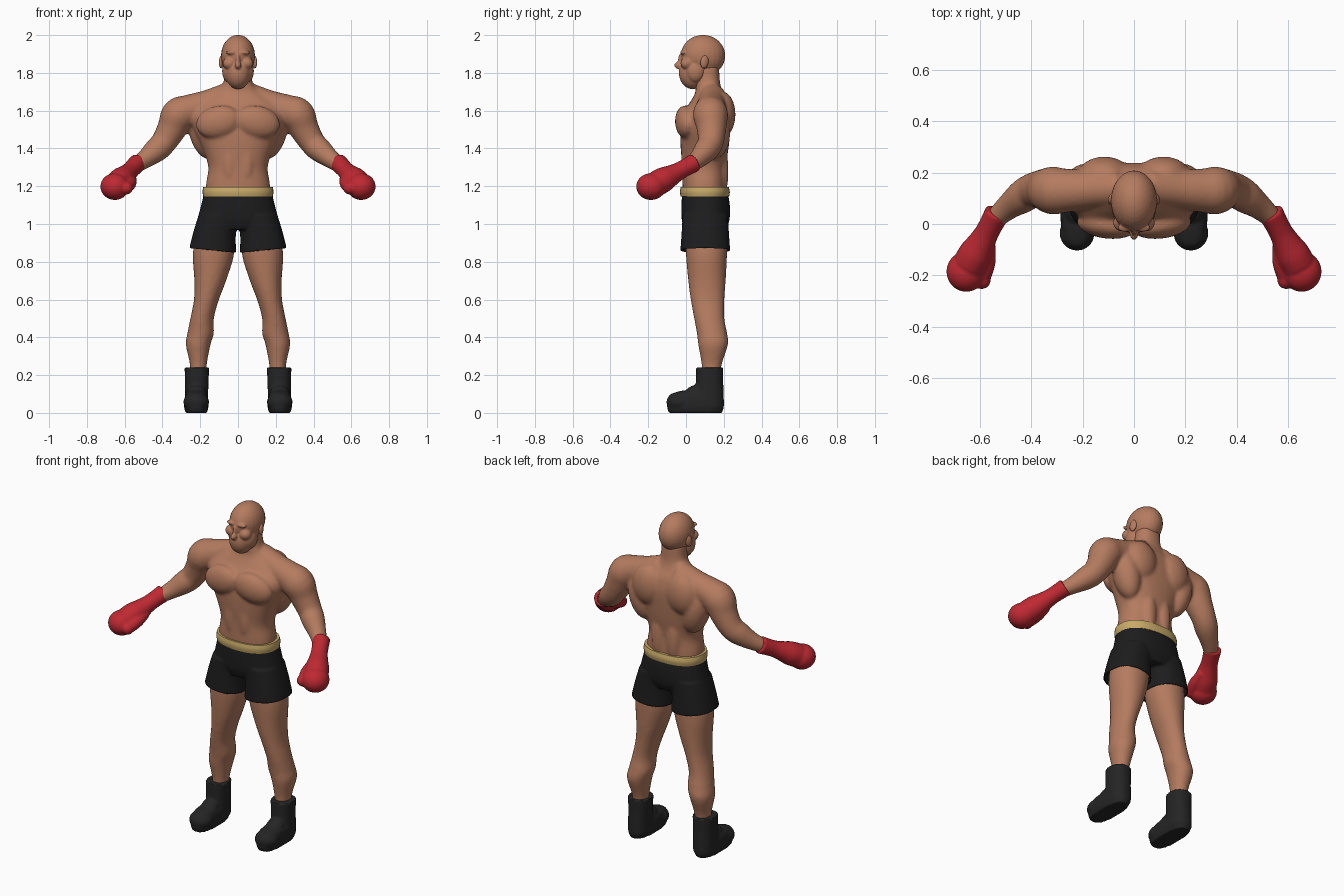
import bpy, bmesh, math
from mathutils import Vector, Matrix, Euler

cube = bpy.data.objects.get("Cube")
if cube:
    bpy.data.objects.remove(cube, do_unlink=True)


def material(name, rgb):
    m = bpy.data.materials.new(name)
    m.use_nodes = True
    m.diffuse_color = (*rgb, 1)
    m.node_tree.nodes["Principled BSDF"].inputs["Base Color"].default_value = (*rgb, 1)
    return m


skin = material("skin", (0.46, 0.20, 0.115))
hair = material("black hair", (0.012, 0.012, 0.012))
lips = material("lips", (0.36, 0.15, 0.10))
eyes = material("eye brown", (0.16, 0.04, 0.03))
cloth = material("black cloth", (0.012, 0.012, 0.013))
leather = material("charcoal leather", (0.018, 0.018, 0.018))
red = material("glove red", (0.52, 0.022, 0.032))
white = material("white trim", (0.75, 0.75, 0.74))
gold = material("gold band", (0.58, 0.40, 0.14))


def spline(rows, n=4):
    """Catmull-Rom interpolation of rows of numbers."""
    out = []
    for i in range(len(rows) - 1):
        a, b, c, d = (rows[min(max(i + k, 0), len(rows) - 1)] for k in (-1, 0, 1, 2))
        for s in range(n):
            t = s / n
            out.append([q + t * (r - p) / 2 + t * t * (p - 2.5 * q + 2 * r - d_ / 2)
                        + t ** 3 * (1.5 * (q - r) + (d_ - p) / 2)
                        for p, q, r, d_ in zip(a, b, c, d)])
    return out + [list(rows[-1])]


def loft(bm, rings):
    rings = [[bm.verts.new(p) for p in ring] for ring in rings]
    n = len(rings[0])
    for a, b in zip(rings, rings[1:]):
        for i in range(n):
            j = (i + 1) % n
            bm.faces.new((a[i], a[j], b[j], b[i]))
    bm.faces.new(rings[0][::-1])
    bm.faces.new(rings[-1])


def column(bm, rows, power=2.3, n=40):
    """Upright loft; each row is height, centre x, half width, front y, back y."""
    def bow(v):
        return math.copysign(abs(v) ** (2 / power), v)
    angles = [2 * math.pi * i / n for i in range(n)]
    loft(bm, [[(cx + rx * bow(math.cos(a)), (f + b) / 2 + (b - f) / 2 * bow(math.sin(a)), z)
               for a in angles] for z, cx, rx, f, b in spline(rows)])


def tube(bm, rows, n=24):
    """Round limb; each row is x, y, z, radius."""
    rows = spline(rows)
    rings = []
    for i, (x, y, z, r) in enumerate(rows):
        t = Vector(rows[min(i + 1, len(rows) - 1)][:3]) - Vector(rows[max(i - 1, 0)][:3])
        q = t.to_track_quat('Z', 'Y')
        rings.append([Vector((x, y, z)) + q @ Vector((r * math.cos(a), r * math.sin(a), 0))
                      for a in (2 * math.pi * k / n for k in range(n))])
    loft(bm, rings)


def blob(bm, centre, radii, rot=(0, 0, 0)):
    m = Matrix.Translation(centre) @ Euler(rot).to_matrix().to_4x4() @ Matrix.Diagonal((*radii, 1))
    bmesh.ops.create_uvsphere(bm, u_segments=24, v_segments=16, radius=1, matrix=m)


def mirror(bm):
    geom = bmesh.ops.duplicate(bm, geom=bm.verts[:] + bm.edges[:] + bm.faces[:])["geom"]
    for v in geom:
        if isinstance(v, bmesh.types.BMVert):
            v.co.x *= -1


def finish(name, bm, mats, voxel=None, smooth=4, cuts=(), rule=None):
    """Fuse the pieces, cut crisp colour borders and paint the faces by rule."""
    bmesh.ops.recalc_face_normals(bm, faces=bm.faces[:])
    me = bpy.data.meshes.new(name)
    bm.to_mesh(me)
    bm.free()
    ob = bpy.data.objects.new(name, me)
    bpy.context.collection.objects.link(ob)
    if voxel:
        mod = ob.modifiers.new("fuse", 'REMESH')
        mod.mode, mod.voxel_size = 'VOXEL', voxel
        mod = ob.modifiers.new("soften", 'SMOOTH')
        mod.factor, mod.iterations = 0.5, smooth
        bpy.context.view_layer.update()
        baked = bpy.data.meshes.new_from_object(ob.evaluated_get(bpy.context.evaluated_depsgraph_get()))
        ob.modifiers.clear()
        ob.data = me = baked
    bm = bmesh.new()
    bm.from_mesh(me)
    for co, no in cuts:
        bmesh.ops.bisect_plane(bm, geom=bm.verts[:] + bm.edges[:] + bm.faces[:],
                               plane_co=co, plane_no=no)
    for f in bm.faces:
        f.smooth = True
        f.material_index = rule(f.calc_center_median()) if rule else 0
    bm.to_mesh(me)
    bm.free()
    me.materials.clear()
    for m in mats:
        me.materials.append(m)
    me.set_sharp_from_angle(angle=math.radians(50))
    return ob


def other_side(ob, name):
    me = ob.data.copy()
    me.transform(Matrix.Diagonal((-1, 1, 1, 1)))
    me.flip_normals()
    bpy.context.collection.objects.link(bpy.data.objects.new(name, me))


# Body: one side's arm, muscles and leg, mirrored, then the trunk
bm = bmesh.new()
tube(bm, [(.05, .14, 1.68, .07), (.16, .135, 1.635, .075), (.26, .13, 1.60, .085), (.315, .13, 1.575, .093),
          (.35, .135, 1.505, .079), (.395, .13, 1.43, .068), (.435, .105, 1.39, .065),
          (.49, .065, 1.345, .05), (.54, .02, 1.31, .04)])
blob(bm, (.105, -.003, 1.54), (.12, .054, .085), (0, .25, .12))      # chest
blob(bm, (.185, .155, 1.49), (.075, .08, .15), (0, .25, 0))          # side of back
blob(bm, (.115, .195, 1.58), (.1, .067, .12))                        # shoulder blade
blob(bm, (.05, .185, 1.28), (.045, .04, .15))                        # lower back
blob(bm, (.045, .01, 1.33), (.042, .037, .13))                       # belly
column(bm, [(.98, .12, .10, 0, .215), (.84, .13, .109, 0, .217), (.70, .147, .084, .012, .21),
            (.6, .167, .066, .025, .203), (.5, .19, .062, .043, .203), (.42, .198, .07, .058, .218),
            (.36, .211, .065, .065, .222), (.25, .21, .044, .083, .188), (.14, .215, .043, .083, .18)], 2.1)
mirror(bm)
column(bm, [(1.06, 0, .165, -.01, .21), (1.2, 0, .17, -.018, .21), (1.3, 0, .157, -.02, .21),
            (1.4, 0, .188, -.028, .225), (1.5, 0, .235, -.03, .235), (1.58, 0, .25, -.02, .237),
            (1.65, 0, .2, .025, .222), (1.7, 0, .12, .05, .195), (1.75, 0, .077, .05, .18),
            (1.84, 0, .07, .05, .175)])
finish("body", bm, [skin], .01, 6)

# Head with painted hair, beard, eyes and lips
bm = bmesh.new()
blob(bm, (.045, .005, 1.85), (.036, .034, .032))
blob(bm, (.032, -.014, 1.908), (.032, .017, .012))
blob(bm, (.05, .05, 1.81), (.034, .05, .06))
mirror(bm)
blob(bm, (0, .09, 1.891), (.09, .118, .11))
blob(bm, (0, .035, 1.8), (.068, .073, .086))
blob(bm, (0, -.037, 1.84), (.017, .025, .02))
blob(bm, (0, -.025, 1.865), (.012, .018, .04))


def head_rule(p):
    x, y, z = abs(p.x), p.y, p.z
    if y < .04 and abs(z - 1.798) < .006 and x < .024:
        return 2
    if y < .03 and abs(z - 1.883) < .005 and .017 < x < .05:
        return 3
    top = z > 1.945 or (z > 1.87 and y > .045) or (z > 1.8 and y > .11)
    side = y > .045 and z > 1.72 and y < .088
    beard = y < .088 and z < (1.823 if x < .035 else 1.81) and y > -.042
    return 1 if top or side or beard else 0


finish("head", bm, [skin, hair, lips, eyes], .005, 4, rule=head_rule)

# Ears
bm = bmesh.new()
blob(bm, (.088, .098, 1.858), (.012, .022, .034), (-.15, 0, .3))
other_side(finish("left_ear", bm, [skin]), "right_ear")

# Gloves: cuff, fist and thumb with a stripe round the wrist
wrist, fist = Vector((.53, .045, 1.325)), Vector((.652, -.185, 1.198))
axis = (fist - wrist).normalized()
bm = bmesh.new()
tube(bm, [(*(wrist + axis * t), r) for t, r in
          ((0, .05), (.05, .047), (.1, .047), (.15, .055), (.2, .066), (.25, .068))])
blob(bm, fist, (.077, .079, .071))
tube(bm, [(.562, -.08, 1.24, .025), (.572, -.15, 1.215, .034), (.588, -.2, 1.195, .034)])
blob(bm, (.59, -.217, 1.19), (.034, .036, .034))
glove = finish("left_glove", bm, [red, white], .007, 4,
               [(wrist + axis * t, axis) for t in (.084, .097)],
               lambda p: int(.084 < (p - wrist).dot(axis) < .097))
other_side(glove, "right_glove")

# Shorts with split legs and an open, raised white hem
bm = bmesh.new()
column(bm, [(1.05, .1, .108, -.018, .222), (.95, .123, .112, -.023, .227), (.845, .134, .124, -.03, .234)])
mirror(bm)
column(bm, [(1.17, 0, .178, -.02, .22), (1.1, 0, .195, -.024, .232), (1.02, 0, .212, -.022, .23),
            (.97, 0, .19, -.005, .21)])
shorts = finish("shorts", bm, [cloth, white], .007, 3, [((0, 0, .868), (0, 0, 1))],
                lambda p: int(p.z < .868))
bm = bmesh.new()
bm.from_mesh(shorts.data)
bmesh.ops.delete(bm, geom=[f for f in bm.faces if f.normal.z < -.6 and f.calc_center_median().z < .86],
                 context='FACES')
for v in bm.verts:
    v.co.z += .1 * abs(v.co.x) * min(max((1.05 - v.co.z) / .2, 0), 1)
bm.to_mesh(shorts.data)
bm.free()
wall = shorts.modifiers.new("cloth_wall", 'SOLIDIFY')
wall.thickness = .006

# Waistband
bm = bmesh.new()
column(bm, [(1.145, 0, .184, -.028, .228), (1.17, 0, .188, -.032, .232), (1.196, 0, .184, -.028, .226)])
finish("waistband", bm, [gold])

# Boots with pale soles
bm = bmesh.new()
column(bm, [(.03, .219, .062, .04, .2), (.1, .219, .061, .045, .2), (.16, .218, .062, .052, .197),
            (.24, .218, .065, .053, .197)])
column(bm, [(0, .221, .056, -.09, .19), (.03, .221, .064, -.1, .2), (.07, .221, .063, -.098, .2),
            (.1, .221, .055, -.08, .19), (.118, .221, .035, -.02, .16)], 2.6)
blob(bm, (.221, -.035, .057), (.068, .069, .053))
blob(bm, (.22, .045, .1), (.052, .06, .045), (.5, 0, 0))
boot = finish("left_boot", bm, [leather, white], .007, 3, [((0, 0, .012), (0, 0, 1))],
              lambda p: int(p.z < .012))
other_side(boot, "right_boot")
